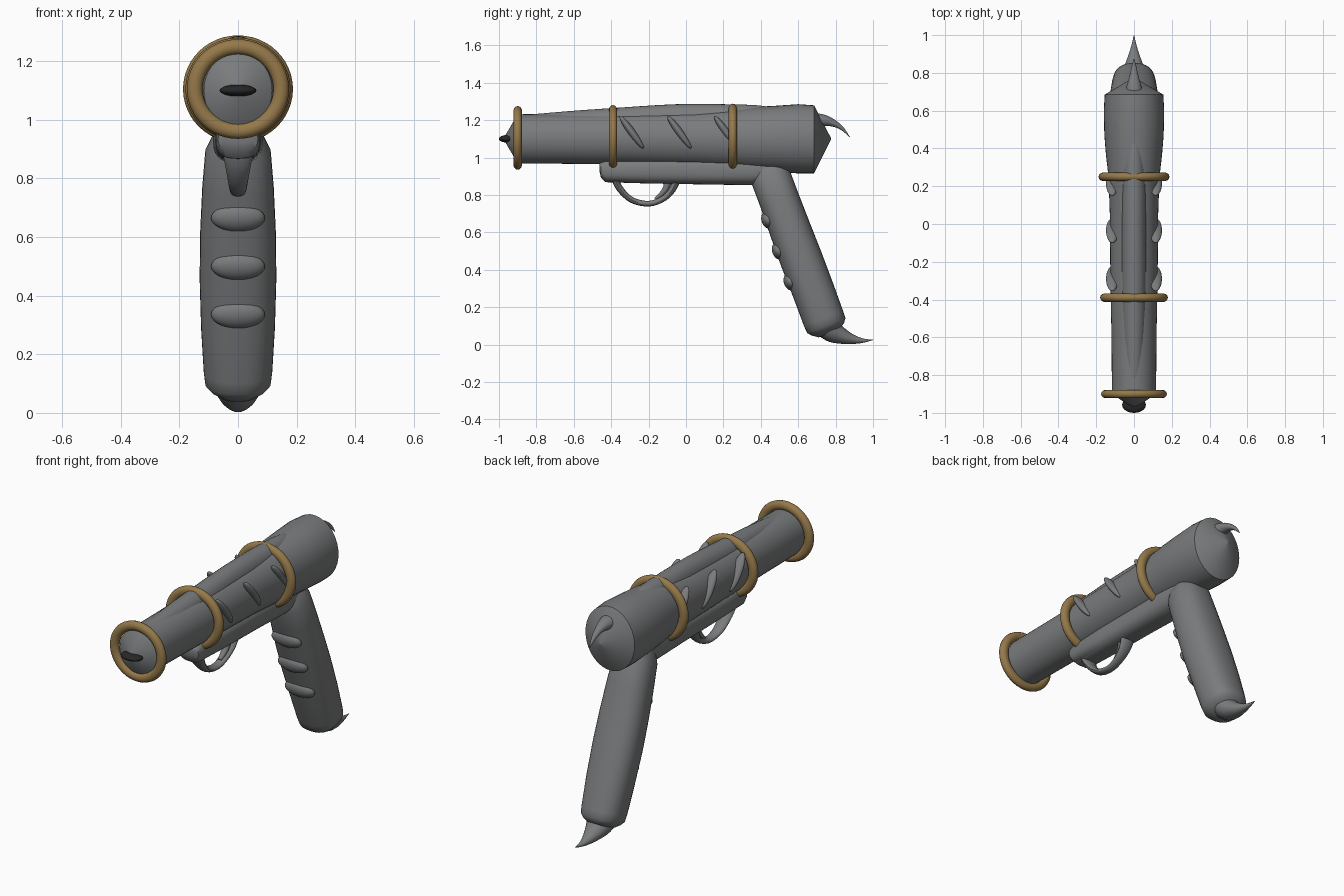
import bpy, bmesh, math
from mathutils import Vector, Matrix

STEEL = ("steel", (0.195, 0.20, 0.205, 1))
BRASS = ("brass", (0.30, 0.19, 0.068, 1))
BLACK = ("black", (0.02, 0.02, 0.02, 1))

def finish(ob, color=STEEL, angle=40):
    mat = bpy.data.materials.get(color[0]) or bpy.data.materials.new(color[0])
    mat.diffuse_color = color[1]
    ob.data.materials.append(mat)
    bpy.ops.object.select_all(action='DESELECT')
    ob.select_set(True)
    bpy.context.view_layer.objects.active = ob
    bpy.ops.object.shade_smooth_by_angle(angle=math.radians(angle))
    return ob

def spline(pts, n):
    """Catmull-Rom subdivision of a list of stations."""
    if n < 2:
        return pts
    out = []
    for i in range(len(pts) - 1):
        p = [pts[max(i - 1, 0)], pts[i], pts[i + 1], pts[min(i + 2, len(pts) - 1)]]
        for k in range(n):
            t = k / n
            out.append(tuple(0.5 * (2*b + (c - a)*t + (2*a - 5*b + 4*c - d)*t*t
                       + (3*b - a - 3*c + d)*t**3) for a, b, c, d in zip(*p)))
    return out + [pts[-1]]

def loft(name, stations, sides=32, steps=1, power=1.0, upright=False):
    """Stations are (y, z, half width in x, half thickness across the path)."""
    st = spline(stations, steps)
    bm = bmesh.new()
    rings = []
    for i, (y, z, rx, rt) in enumerate(st):
        a, b = st[max(i - 1, 0)], st[min(i + 1, len(st) - 1)]
        t = Vector((0, b[0] - a[0], b[1] - a[1])).normalized()
        u = Vector((0, 0, 1)) if upright else Vector((0, -t.z, t.y))
        ring = []
        for k in range(sides):
            c, s = math.cos(2*math.pi*k/sides), math.sin(2*math.pi*k/sides)
            c, s = (math.copysign(abs(v)**power, v) for v in (c, s))
            ring.append(bm.verts.new(Vector((rx*c, y, z)) + u*(rt*s)))
        rings.append(ring)
    for r, q in zip(rings, rings[1:]):
        for k in range(sides):
            j = (k + 1) % sides
            bm.faces.new((r[k], r[j], q[j], q[k]))
    bm.faces.new(rings[0])
    bm.faces.new(rings[-1])
    bmesh.ops.recalc_face_normals(bm, faces=bm.faces)
    me = bpy.data.meshes.new(name)
    bm.to_mesh(me)
    bm.free()
    ob = bpy.data.objects.new(name, me)
    bpy.context.collection.objects.link(ob)
    return finish(ob)

def ellipsoid(name, loc, radii, rot_x=0.0, color=STEEL):
    bpy.ops.mesh.primitive_uv_sphere_add(segments=24, ring_count=14)
    ob = bpy.context.object
    ob.name = name
    ob.data.transform(Matrix.LocRotScale(Vector(loc), Matrix.Rotation(rot_x, 3, 'X'), Vector(radii)))
    return finish(ob, color)

# Barrel and rear chamber, with conical ends
loft("barrel_body", [
    (-0.97, 1.10, 0.012, 0.012), (-0.90, 1.10, 0.117, 0.131), (-0.60, 1.10, 0.119, 0.134),
    (-0.30, 1.10, 0.125, 0.138), (0.05, 1.10, 0.128, 0.147), (0.25, 1.10, 0.135, 0.160),
    (0.36, 1.10, 0.148, 0.170), (0.47, 1.10, 0.157, 0.176), (0.60, 1.10, 0.160, 0.185),
    (0.685, 1.097, 0.155, 0.182), (0.775, 1.10, 0.004, 0.004)], sides=40, upright=True)

# Raised spine along the top
loft("top_spine", [
    (-0.86, 1.17, 0.045, 0.058), (-0.60, 1.18, 0.06, 0.070), (-0.35, 1.19, 0.066, 0.077),
    (-0.05, 1.20, 0.066, 0.085), (0.25, 1.205, 0.064, 0.079), (0.42, 1.20, 0.05, 0.075),
    (0.60, 1.18, 0.02, 0.06)], sides=28, steps=3, upright=True)

# Rail below the barrel, running into the grip
loft("lower_rail", [
    (-0.462, 0.945, 0.055, 0.022), (-0.455, 0.935, 0.068, 0.042), (-0.43, 0.93, 0.074, 0.062),
    (-0.20, 0.93, 0.077, 0.069), (0.10, 0.93, 0.078, 0.074), (0.35, 0.93, 0.085, 0.078),
    (0.50, 0.94, 0.08, 0.05)], sides=28, power=0.75, upright=True)

# Grip
loft("grip", [
    (0.42, 0.98, 0.065, 0.07), (0.437, 0.935, 0.09, 0.095), (0.455, 0.89, 0.112, 0.108),
    (0.50, 0.77, 0.122, 0.108), (0.555, 0.62, 0.129, 0.111), (0.615, 0.46, 0.131, 0.114),
    (0.68, 0.29, 0.126, 0.113), (0.735, 0.14, 0.117, 0.112), (0.750, 0.102, 0.112, 0.110),
    (0.757, 0.083, 0.095, 0.095), (0.766, 0.060, 0.06, 0.06)], sides=36, power=0.85)

# Finger ridges on the front of the grip
for i, (y, z) in enumerate([(0.438, 0.665), (0.495, 0.50), (0.557, 0.335)]):
    ellipsoid(f"finger_ridge_{i + 1}", (0, y, z), (0.092, 0.034, 0.048), math.radians(20))

# Trigger guard and trigger
loft("trigger_guard", [
    (-0.385, 0.90, 0.055, 0.020), (-0.355, 0.835, 0.042, 0.018), (-0.29, 0.773, 0.031, 0.016),
    (-0.20, 0.753, 0.026, 0.015), (-0.125, 0.778, 0.028, 0.016), (-0.075, 0.825, 0.036, 0.018),
    (-0.045, 0.89, 0.045, 0.020)], sides=16, steps=4)
loft("trigger", [
    (-0.095, 0.89, 0.024, 0.022), (-0.105, 0.84, 0.022, 0.018), (-0.13, 0.805, 0.018, 0.014),
    (-0.165, 0.778, 0.010, 0.008)], sides=14, steps=4)

# Claws at the rear of the chamber and at the grip heel
loft("rear_claw", [
    (0.69, 1.195, 0.05, 0.045), (0.74, 1.197, 0.036, 0.031), (0.79, 1.183, 0.022, 0.019),
    (0.835, 1.155, 0.012, 0.010), (0.875, 1.11, 0.001, 0.001)], sides=20, steps=4)
loft("heel_claw", [
    (0.745, 0.105, 0.085, 0.068), (0.785, 0.07, 0.072, 0.060), (0.835, 0.045, 0.052, 0.043),
    (0.89, 0.028, 0.031, 0.026), (0.945, 0.021, 0.014, 0.012), (1.0, 0.025, 0.001, 0.001)],
    sides=20, steps=4)

# Slanted side fins, mirrored left and right
for i, y in enumerate((-0.29, -0.035, 0.215)):
    for side, s in (("right", 1), ("left", -1)):
        ellipsoid(f"side_fin_{side}_{i + 1}", (s * 0.115, y, 1.135),
                  (0.033, 0.020, 0.108), math.radians(36))

# Brass rings around the barrel, slightly flattened along it
for i, (y, outer) in enumerate([(-0.90, 0.17), (-0.39, 0.175), (0.25, 0.183)]):
    bpy.ops.mesh.primitive_torus_add(major_segments=48, minor_segments=14,
        major_radius=outer - 0.026, minor_radius=0.026)
    ob = bpy.context.object
    ob.name = f"barrel_ring_{i + 1}"
    ob.data.transform(Matrix.LocRotScale(Vector((0, y, 1.105)),
        Matrix.Rotation(math.pi / 2, 3, 'X'), Vector((1.025, 1, 0.88))))
    finish(ob, BRASS)

# Black emitter slit at the muzzle tip
ellipsoid("muzzle_slit", (0, -0.957, 1.10), (0.063, 0.043, 0.02), 0, BLACK)
